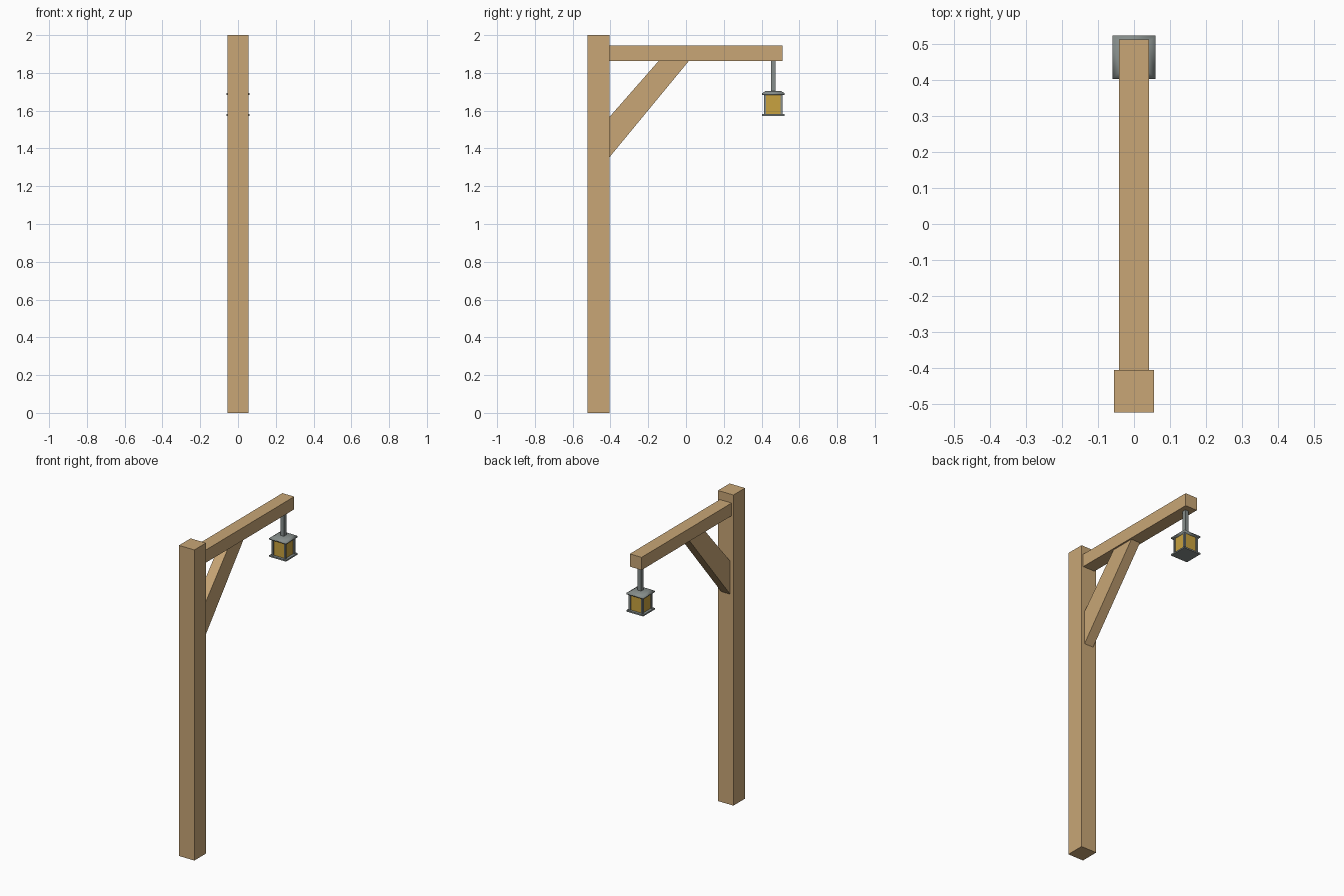
import bpy
import bmesh

if "Cube" in bpy.data.objects:
    bpy.data.objects.remove(bpy.data.objects["Cube"], do_unlink=True)


def material(name, rgb):
    m = bpy.data.materials.new(name)
    m.use_nodes = True
    m.diffuse_color = (*rgb, 1)
    m.node_tree.nodes["Principled BSDF"].inputs["Base Color"].default_value = (*rgb, 1)
    return m


WOOD = material("light wood", (0.58, 0.38, 0.18))
METAL = material("grey metal", (0.24, 0.27, 0.26))
GLASS = material("amber glass", (0.58, 0.36, 0.05))


def loft(name, rings, mat, smooth=False):
    """Skin a stack of equal-length point rings and close both ends."""
    bm = bmesh.new()
    loops = [[bm.verts.new(p) for p in ring] for ring in rings]
    n = len(loops[0])
    for a, b in zip(loops, loops[1:]):
        for i in range(n):
            j = (i + 1) % n
            bm.faces.new((a[i], a[j], b[j], b[i]))
    bm.faces.new(loops[0][::-1])
    bm.faces.new(loops[-1])
    bmesh.ops.recalc_face_normals(bm, faces=bm.faces)
    for f in bm.faces:
        f.smooth = smooth
    mesh = bpy.data.meshes.new(name)
    bm.to_mesh(mesh)
    bm.free()
    mesh.materials.append(mat)
    obj = bpy.data.objects.new(name, mesh)
    bpy.context.collection.objects.link(obj)
    return obj


def square(cx, cy, hx, hy, z):
    return [(cx + sx * hx, cy + sy * hy, z)
            for sx, sy in ((-1, -1), (1, -1), (1, 1), (-1, 1))]


def block(name, cx, cy, hx, hy, z0, z1, mat):
    return loft(name, [square(cx, cy, hx, hy, z) for z in (z0, z1)], mat)


# Timber frame
BACK = -0.404
block("post", 0, -0.463, 0.055, 0.059, 0, 2, WOOD)
block("beam", 0, 0.054, 0.042, 0.458, 1.863, 1.945, WOOD)
brace = [(BACK, 1.355), (0.015, 1.863), (-0.145, 1.863), (BACK, 1.568)]
loft("brace", [[(x, y, z) for y, z in brace] for x in (-0.032, 0.032)], WOOD)

# Hanging lantern
LY = 0.462
block("hanging_rod", 0, LY, 0.012, 0.012, 1.70, 1.863, METAL)
block("lantern_base", 0, LY, 0.06, 0.06, 1.573, 1.582, METAL)
block("lantern_glass", 0, LY, 0.043, 0.043, 1.582, 1.684, GLASS)
loft("lantern_cap", [square(0, LY, h, h, z) for h, z in
                     ((0.06, 1.684), (0.06, 1.692), (0.04, 1.705))], METAL, True)
for sx, side in ((-1, "right"), (1, "left")):
    for sy, end in ((-1, "front"), (1, "back")):
        block(f"lantern_bar_{end}_{side}", sx * 0.044, LY + sy * 0.044,
              0.006, 0.006, 1.582, 1.684, METAL)
